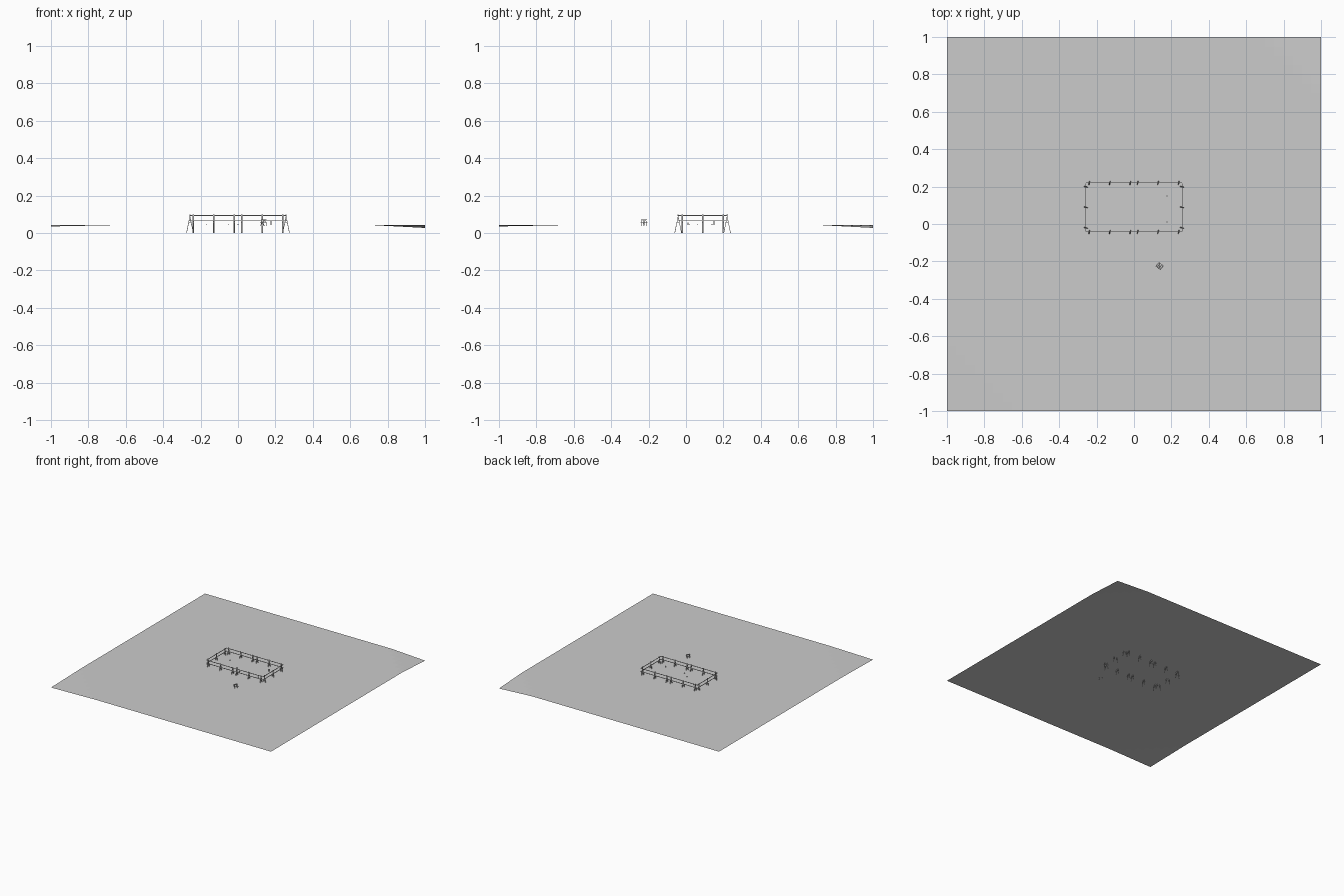
import bpy, bmesh, math
from mathutils import Vector, Matrix

if "Cube" in bpy.data.objects:
    bpy.data.objects.remove(bpy.data.objects["Cube"])

GROUND = 0.043


def add_box(bm, center, size, rot=None):
    m = Matrix.Translation(center) @ (rot or Matrix()) @ Matrix.Diagonal((*size, 1))
    bmesh.ops.create_cube(bm, size=1, matrix=m)


def add_beam(bm, a, b, w, d, yaw=0):
    # rectangular bar running from a to b
    a, b = Vector(a), Vector(b)
    v = b - a
    rot = Vector((0, 0, 1)).rotation_difference(v).to_matrix().to_4x4() @ Matrix.Rotation(yaw, 4, 'Z')
    add_box(bm, (a + b) / 2, (w, d, v.length), rot)


def finish(name, bm, matrix=None):
    me = bpy.data.meshes.new(name)
    bm.to_mesh(me)
    bm.free()
    ob = bpy.data.objects.new(name, me)
    bpy.context.collection.objects.link(ob)
    if matrix:
        ob.matrix_world = matrix
    return ob


# Ground sheet with two drooping corners
bm = bmesh.new()
bmesh.ops.create_grid(bm, x_segments=40, y_segments=40, size=1)
for v in bm.verts:
    s = v.co.x + v.co.y
    v.co.z = GROUND - 0.016 * max(0, (s - 1.7) / 0.3) - 0.008 * max(0, (-s - 1.6) / 0.4)
finish("ground", bm)


# Free-standing fence section: two rails on three trestles, along local x
def fence_section(name, center, angle, length=0.256):
    bm = bmesh.new()
    for z in (0.068, 0.093):
        add_box(bm, (0, 0, z), (length, 0.003, 0.004))
    for x in (-0.11, 0, 0.11):
        for s in (-1, 1):
            add_beam(bm, (x + s * 0.002, s * 0.018, 0), (x + s * 0.002, -s * 0.002, 0.099), 0.004, 0.003)
        add_box(bm, (x, 0, 0.058), (0.006, 0.014, 0.004))
    finish(name, bm, Matrix.Translation((*center, 0)) @ Matrix.Rotation(angle, 4, 'Z'))


for side, y in (("front", -0.042), ("back", 0.22)):
    for half, x in (("left", -0.129), ("right", 0.129)):
        fence_section(f"fence_{side}_{half}", (x, y), 0)
for side, x in (("left", -0.257), ("right", 0.257)):
    fence_section(f"fence_{side}", (x, 0.089), math.pi / 2)

# Small picnic table outside the fence
bm = bmesh.new()
for y in (-0.005, 0, 0.005):
    add_box(bm, (0, y, 0.07), (0.03, 0.0042, 0.002))
for s in (-1, 1):
    add_box(bm, (0, s * 0.014, 0.059), (0.03, 0.005, 0.002))
    add_box(bm, (s * 0.01, 0, 0.057), (0.002, 0.03, 0.002))
    for x in (-0.01, 0.01):
        add_beam(bm, (x, s * 0.012, 0.038), (x, s * 0.004, 0.069), 0.002, 0.002)
finish("picnic_table", bm, Matrix.Translation((0.137, -0.225, 0)) @ Matrix.Rotation(math.radians(50), 4, 'Z'))

# Tiny markers inside the paddock
bm = bmesh.new()
for x, y, h in ((-0.17, 0.14, 0.006), (-0.05, 0.06, 0.006), (0, 0.02, 0.006), (0.177, 0.15, 0.02), (0.177, 0.01, 0.012)):
    add_box(bm, (x, y, GROUND + h / 2), (0.004, 0.005, h))
finish("paddock_markers", bm)
